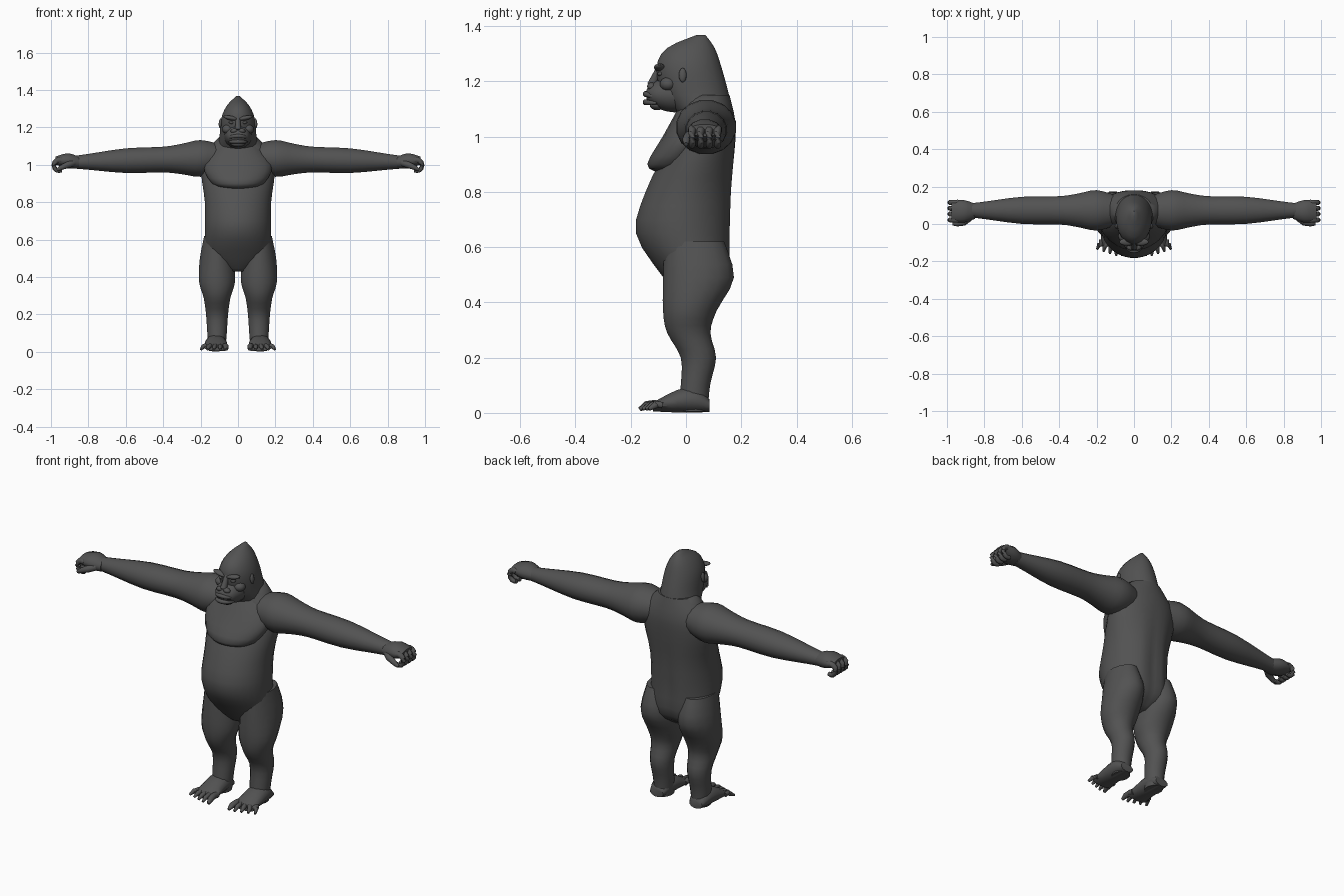
import bpy
import bmesh
import math
from mathutils import Vector, Matrix

if "Cube" in bpy.data.objects:
    bpy.data.objects.remove(bpy.data.objects["Cube"], do_unlink=True)


def make_material(name, value):
    colour = (value, value, value, 1)
    material = bpy.data.materials.new(name)
    material.use_nodes = True
    material.diffuse_color = colour
    material.node_tree.nodes["Principled BSDF"].inputs["Base Color"].default_value = colour
    return material


FUR = make_material("dark grey fur", .085)


def finish(name, bm, side):
    """Mirror to the wanted side, fix the normals and make the object."""
    bmesh.ops.scale(bm, vec=(side, 1, 1), verts=bm.verts)
    bmesh.ops.recalc_face_normals(bm, faces=bm.faces)
    mesh = bpy.data.meshes.new(name)
    bm.to_mesh(mesh)
    bm.free()
    mesh.materials.append(FUR)
    part = bpy.data.objects.new(name, mesh)
    bpy.context.collection.objects.link(part)
    bpy.ops.object.select_all(action="DESELECT")
    part.select_set(True)
    bpy.context.view_layer.objects.active = part
    bpy.ops.object.shade_smooth_by_angle(angle=math.radians(50))


def skin_rings(name, rings, side):
    """Join successive rings of points into a closed skin."""
    bm = bmesh.new()
    loops = [[bm.verts.new(point) for point in ring] for ring in rings]
    for lower, upper in zip(loops, loops[1:]):
        for i in range(len(lower)):
            bm.faces.new((lower[i - 1], lower[i], upper[i], upper[i - 1]))
    bm.faces.new(loops[0])
    bm.faces.new(loops[-1])
    finish(name, bm, side)


def circle(segments):
    angles = [math.tau * (i + .5) / segments for i in range(segments)]
    return [(math.cos(angle), math.sin(angle)) for angle in angles]


def blend(before, start, end, after, t):
    """Catmull-Rom interpolation between start and end."""
    curve = 2 * before - 5 * start + 4 * end - after
    twist = 3 * (start - end) + after - before
    return start + t / 2 * (end - before + t * (curve + t * twist))


def smooth_sections(sections, steps=3):
    padded = [sections[0], *sections, sections[-1]]
    result = []
    for window in zip(padded, padded[1:], padded[2:], padded[3:]):
        for step in range(steps):
            result.append([blend(*values, step / steps) for values in zip(*window)])
    return result + [sections[-1]]


def unchanged(point):
    return point


def loft(name, axis, sections, side=1, centre=0, segments=16, shape=unchanged):
    """Each section holds its position on the axis, half width, low and high edge."""
    across, along = [i for i in range(3) if i != axis]
    rings = []
    for position, half, low, high in smooth_sections(sections):
        ring = []
        for c, s in circle(segments):
            point = Vector()
            point[axis] = position
            point[across] = centre + half * c
            point[along] = (low + high) / 2 + (high - low) / 2 * s
            ring.append(shape(point))
        rings.append(ring)
    skin_rings(name, rings, side)


def tube(name, path, radii, side=1):
    points = [Vector(p) for p in path]
    last = len(points) - 1
    rings = []
    for k, (point, radius) in enumerate(zip(points, radii)):
        direction = points[min(k + 1, last)] - points[max(k - 1, 0)]
        turn = direction.to_track_quat("Z", "Y")
        rings.append([point + turn @ Vector((c, s, 0)) * radius for c, s in circle(8)])
    skin_rings(name, rings, side)


def blob(name, centre, size, side=1, tilt=0):
    bm = bmesh.new()
    matrix = Matrix.Translation(centre) @ Matrix.Rotation(tilt, 4, "Y") @ Matrix.Diagonal((*size, 1))
    bmesh.ops.create_uvsphere(bm, u_segments=12, v_segments=8, radius=1, matrix=matrix)
    finish(name, bm, side)


def spine_groove(point):
    if point.y > .06:
        fade = max(0, 1 - abs(point.z - .65) / .4)
        point.y -= .022 * fade * math.exp(-(point.x / .03) ** 2)
    return point


# Torso with round belly and spine groove
TORSO = [(.43, .06, -.03, .08), (.5, .165, -.09, .155), (.65, .178, -.182, .166),
         (.8, .178, -.147, .17), (.95, .197, -.075, .18), (1.05, .185, -.04, .18),
         (1.15, .1, -.01, .158)]
loft("torso", 2, TORSO, segments=32, shape=spine_groove)

# Overhanging chest
CHEST = [(.868, .06, -.1, .02), (.9, .14, -.141, .05), (1, .185, -.085, .1), (1.1, .11, -.03, .1)]
loft("chest", 2, CHEST, segments=24)

# Head with a tall crest that runs into the neck
HEAD = [(1.06, .115, -.01, .172), (1.15, .1, -.085, .157), (1.25, .09, -.108, .13),
        (1.32, .058, -.07, .105), (1.368, .008, .04, .07)]
loft("head", 2, HEAD, segments=20)

# Muzzle, lips, chin and nose
MUZZLE = [(-.02, .075, 1.085, 1.22), (-.07, .07, 1.09, 1.215), (-.12, .054, 1.11, 1.195),
          (-.143, .022, 1.135, 1.17)]
loft("muzzle", 1, MUZZLE)
LIP_ANGLES = [math.radians(a) for a in range(-80, 81, 20)]
LIP_RADII = [.003 + .008 * math.cos(a) for a in LIP_ANGLES]
for lip, height, arch in (("upper_lip", 1.138, .016), ("lower_lip", 1.12, .004)):
    path = [(.05 * math.sin(a), -.098 - .048 * math.cos(a), height + arch * math.cos(a))
            for a in LIP_ANGLES]
    tube(lip, path, LIP_RADII)
blob("chin", (0, -.105, 1.113), (.04, .026, .018))
tube("nose_bridge", [(0, -.095, 1.25), (0, -.125, 1.185)], (.012, .018))

# Arm thickness along its length, drooping slightly to the wrist
ARM_THICKNESS = [(.1, .075), (.2, .1), (.3, .083), (.4, .07), (.6, .067), (.8, .043), (.87, .035)]
ARM = []
for reach, radius in ARM_THICKNESS:
    middle = 1.04 - .03 * reach
    ARM.append((reach, 1.1 * radius, middle - radius, middle + radius))
HAND = [(.85, .042, .98, 1.044), (.91, .062, .98, 1.063), (.975, .056, 1, 1.045)]

# Leg with full thigh and calf, and a flat foot
LEG = [(.62, .07, -.08, .14), (.49, .095, -.085, .176), (.37, .097, -.085, .113),
       (.29, .073, -.07, .09), (.2, .06, -.02, .11), (.1, .053, -.02, .088), (.005, .045, -.03, .08)]
FOOT = [(.085, .04, .003, .05), (.04, .054, 0, .09), (-.03, .06, 0, .085), (-.12, .062, .005, .038)]
CURL = [math.radians(a) for a in range(120, -121, -30)]

for side, word in ((1, "left"), (-1, "right")):
    loft(word + "_arm", 0, ARM, side, centre=.073)
    loft(word + "_hand", 0, HAND, side, centre=.068, segments=12)
    loft(word + "_leg", 2, LEG, side, centre=.112)
    loft(word + "_foot", 1, FOOT, side, centre=.118, segments=12)

    # Curled fingers and thumb
    for i in range(4):
        y = .022 + .031 * i
        path = [(.956 + .028 * math.cos(a), y, .997 + .03 * math.sin(a)) for a in CURL]
        radii = [.016 - .0006 * k for k in range(len(CURL))]
        tube(f"{word}_finger_{i + 1}", path, radii, side)
    thumb = [(.88, .03, 1.01), (.91, .008, 1), (.945, 0, .985), (.968, 0, .972)]
    tube(word + "_thumb", thumb, (.018, .018, .014, .008), side)

    # Spread toes, the inner one thicker
    for i in range(5):
        x = .068 + .027 * i
        spread = .007 * (i - 1)
        tip = -.168 + .011 * max(0, i - 1)
        radius = .0125 if i else .016
        path = [(x, -.085, .028), (x, -.115, .032), (x + spread / 2, tip + .025, .028), (x + spread, tip, .013)]
        tube(f"{word}_toe_{i + 1}", path, (radius, radius, radius, radius / 2), side)

    # Face details
    blob(word + "_nostril", (.02, -.125, 1.182), (.02, .016, .013), side, tilt=.2)
    blob(word + "_brow", (.038, -.096, 1.25), (.042, .02, .012), side, tilt=-.2)
    blob(word + "_eye", (.035, -.092, 1.226), (.015, .012, .008), side, tilt=-.15)
    blob(word + "_cheek", (.055, -.065, 1.19), (.03, .03, .025), side)
    blob(word + "_ear", (.094, -.012, 1.222), (.009, .014, .026), side, tilt=-.1)
